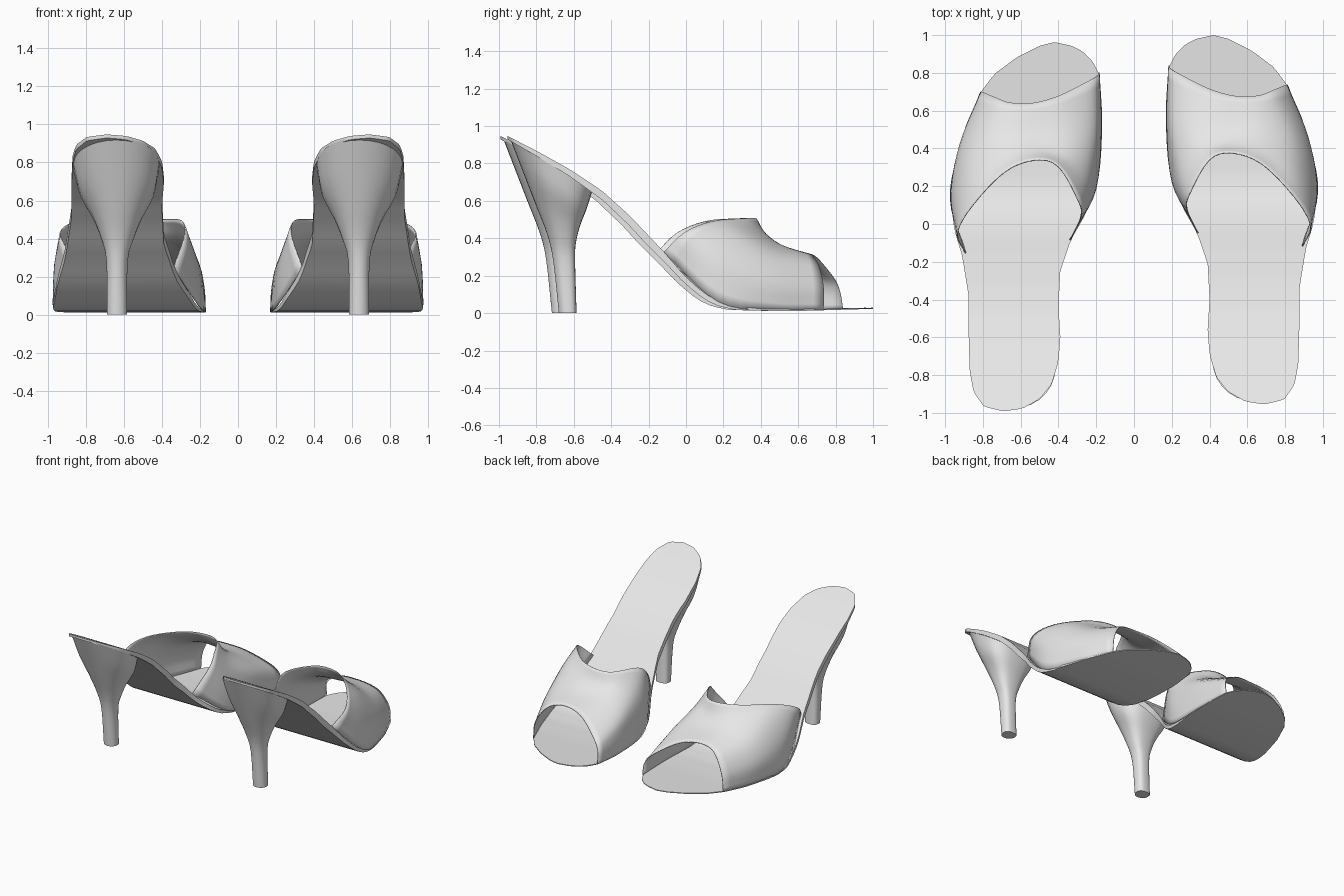
import bpy, bmesh, math
from mathutils import Vector

cube = bpy.data.objects.get("Cube")
if cube:
    bpy.data.objects.remove(cube, do_unlink=True)

GREY = (0.8, 0.8, 0.8, 1.0)
grey = bpy.data.materials.new("light_grey")
grey.use_nodes = True
grey.diffuse_color = GREY
grey.node_tree.nodes["Principled BSDF"].inputs["Base Color"].default_value = GREY

# Sole outline, as (y, x) from heel to toe
INNER = [(-.955, .69), (-.94, .59), (-.89, .5), (-.81, .435), (-.69, .4), (-.56, .39),
         (-.4, .4), (-.21, .39), (-.05, .335), (.1, .25), (.24, .21), (.45, .175),
         (.66, .17), (.83, .185), (.9, .22), (.95, .27), (.98, .33), (1, .42)]
OUTER = [(-.955, .69), (-.93, .795), (-.85, .85), (-.74, .87), (-.56, .875), (-.345, .875),
         (-.13, .91), (0, .95), (.185, .975), (.34, .954), (.56, .89), (.73, .815),
         (.83, .74), (.92, .62), (.98, .5), (1, .42)]
# Sole side profile, as (y, z), and thickness, as (y, t)
TOP = [(-.96, .95), (-.8, .868), (-.62, .768), (-.45, .655), (-.3, .52), (-.215, .43),
       (-.12, .33), (-.03, .225), (.035, .16), (.1, .105), (.16, .07), (.25, .04),
       (.4, .023), (.6, .02), (1, .029)]
THICK = [(-.96, .018), (-.5, .045), (-.2, .06), (0, .04), (.2, .025), (.4, .01), (1, .006)]

# Strap, rows from the back edge to the toe opening, points from inner to outer
STRAP = [
    [(.34, -.05, .25), (.28, .08, .42), (.3, .17, .495), (.4, .34, .5), (.52, .375, .505),
     (.68, .315, .505), (.85, .14, .49), (.935, -.01, .43), (.89, -.12, .33)],
    [(.205, .22, .04), (.205, .23, .2), (.245, .28, .36), (.35, .38, .415), (.5, .43, .415),
     (.67, .4, .43), (.85, .28, .42), (.955, .2, .28), (.972, .17, .06)],
    [(.172, .54, .02), (.18, .53, .15), (.215, .52, .26), (.34, .52, .335), (.52, .52, .355),
     (.68, .51, .355), (.83, .48, .3), (.915, .46, .17), (.915, .46, .02)],
    [(.185, .84, .02), (.19, .825, .11), (.24, .795, .18), (.4, .715, .28), (.54, .677, .31),
     (.66, .68, .3), (.74, .71, .25), (.8, .735, .14), (.812, .735, .02)],
]

# Heel rings: back y, back z, front y, front z, half width, centre x
HEEL = [(-.94, .93, -.5, .655, .225, .64), (-.87, .75, -.53, .56, .195, .636),
        (-.8, .57, -.565, .47, .13, .634), (-.742, .42, -.588, .38, .085, .634),
        (-.71, .28, -.593, .28, .056, .636), (-.68, 0, -.585, 0, .053, .636)]


def lookup(table, y):
    """Straight-line reading of a table."""
    for (y0, v0), (y1, v1) in zip(table, table[1:]):
        if y <= y1:
            return v0 + (v1 - v0) * (y - y0) / (y1 - y0)
    return table[-1][1]


def smooth_path(points, steps):
    """Catmull-Rom curve through the points."""
    p = [Vector(q) for q in points]
    p = [2 * p[0] - p[1]] + p + [2 * p[-1] - p[-2]]
    out = []
    for a, b, c, d in zip(p, p[1:], p[2:], p[3:]):
        for k in range(steps):
            t = k / steps
            out.append(b + (c - a) * t / 2 + (a - b * 2.5 + c * 2 - d / 2) * t ** 2
                       + ((b - c) * 1.5 + (d - a) / 2) * t ** 3)
    return out + [p[-2]]


def build(name, rows, place, closed=False, capped=False):
    """Skin rows of points into one object."""
    bm = bmesh.new()
    grid = [[bm.verts.new(place(p)) for p in row] for row in rows]
    n = len(grid[0])
    for a, b in zip(grid, grid[1:]):
        for i in range(n if closed else n - 1):
            j = (i + 1) % n
            bm.faces.new((a[i], a[j], b[j], b[i]))
    if capped:
        bm.faces.new(grid[0])
        bm.faces.new(grid[-1])
    bmesh.ops.recalc_face_normals(bm, faces=bm.faces)
    mesh = bpy.data.meshes.new(name)
    bm.to_mesh(mesh)
    bm.free()
    mesh.materials.append(grey)
    obj = bpy.data.objects.new(name, mesh)
    bpy.context.collection.objects.link(obj)
    bpy.ops.object.select_all(action='DESELECT')
    obj.select_set(True)
    bpy.context.view_layer.objects.active = obj
    bpy.ops.object.shade_smooth_by_angle(angle=math.radians(35))
    return obj


def sole_rows():
    rows = []
    count = 64
    for k in range(count + 1):
        y = .0225 - .9765 * math.cos(math.pi * k / count)
        xi, xo = lookup(INNER, y), lookup(OUTER, y)
        z = lookup(TOP, y)
        low = max(z - lookup(THICK, y), .012)
        rows.append([(xi, y, z), (xo, y, z), (xo, y, low), (xi, y, low)])
    return rows


def strap_rows():
    for row in STRAP:
        # Seat both ends of each row on the sole
        for end in (0, -1):
            x, y, z = row[end]
            row[end] = (x, y, lookup(TOP, y) - .005)
    fine = [smooth_path(row, 4) for row in STRAP]
    columns = [smooth_path(col, 5) for col in zip(*fine)]
    return list(zip(*columns))


def heel_rows():
    rows = []
    sides = 28
    for yb, zb, yf, zf, w, cx in HEEL:
        ring = []
        for k in range(sides):
            a = 2 * math.pi * k / sides
            s, c = math.sin(a), math.cos(a)
            # Round at the back, squarer at the front
            power = 1 if s < 0 else .7
            x = cx + w * math.copysign(abs(c) ** power, c)
            v = (1 + math.copysign(abs(s) ** power, s)) / 2
            ring.append((x, yb + (yf - yb) * v, zb + (zf - zb) * v))
        rows.append(ring)
    columns = [smooth_path(col, 3) for col in zip(*rows)]
    return list(zip(*columns))


sole, strap, heel = sole_rows(), strap_rows(), heel_rows()

# The pair: mirrored, with the right shoe set slightly back
for side, sign, shift in (("left", 1, 0), ("right", -1, -.037)):
    def place(p):
        return (sign * p[0], p[1] + shift, p[2])

    build(side + "_sole", sole, place, closed=True, capped=True)
    build(side + "_heel", heel, place, closed=True, capped=True)
    upper = build(side + "_strap", strap, place)
    skin = upper.modifiers.new("thickness", 'SOLIDIFY')
    skin.thickness = .006
    skin.offset = 0
